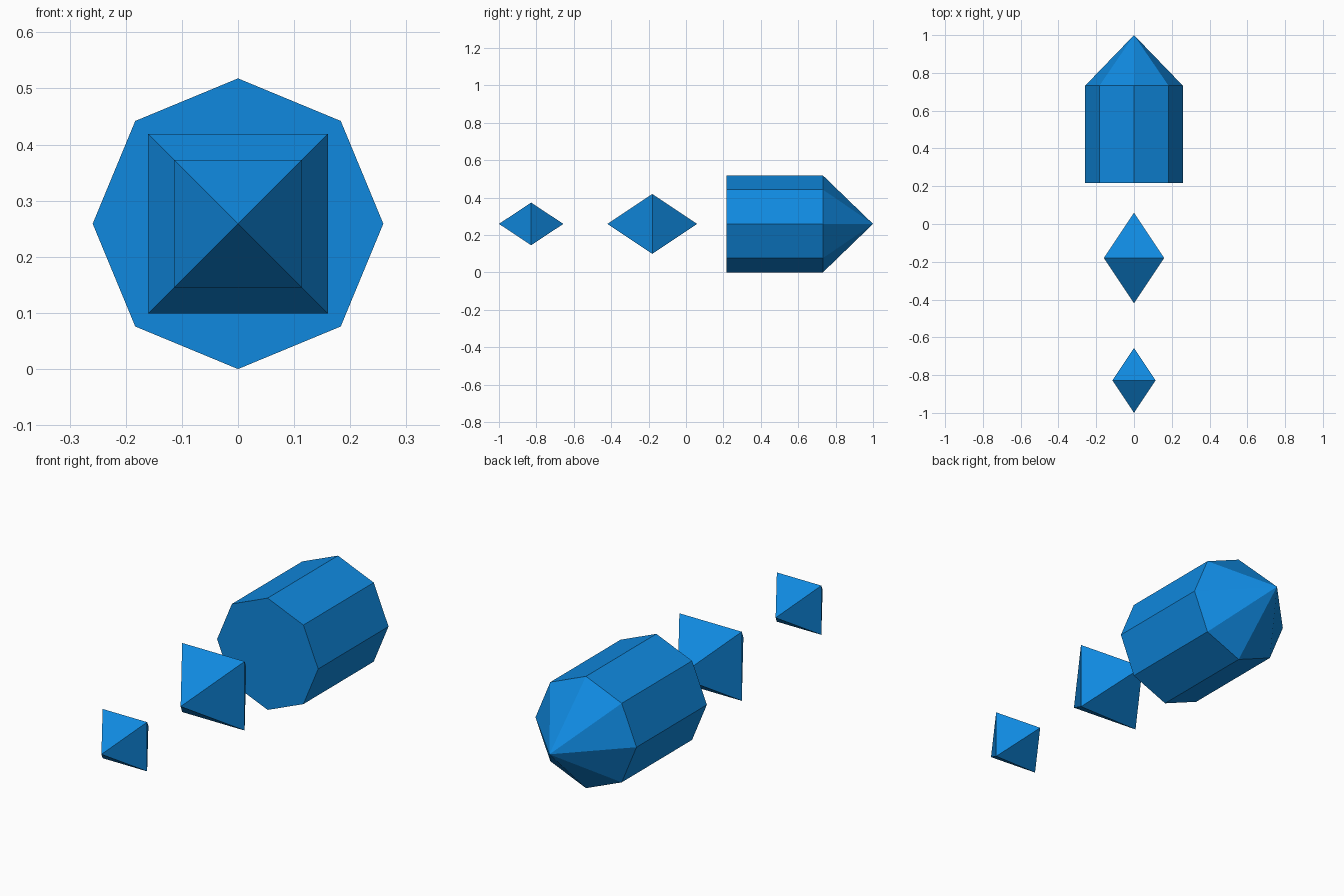
import bpy, bmesh, math

if "Cube" in bpy.data.objects:
    bpy.data.objects.remove(bpy.data.objects["Cube"])

CENTRE_Z = 0.259

blue = bpy.data.materials.new("bright blue")
blue.diffuse_color = (0.005, 0.25, 0.74, 1)
blue.use_nodes = True
blue.node_tree.nodes["Principled BSDF"].inputs["Base Color"].default_value = blue.diffuse_color


def spindle(name, sides, radius, turn, ring_ys, front_tip=None, back_tip=None):
    """Polygon rings along y, each end closed by a point or a flat cap."""
    bm = bmesh.new()
    rings = []
    for y in ring_ys:
        angles = [turn + 2 * math.pi * i / sides for i in range(sides)]
        rings.append([bm.verts.new((radius * math.cos(a), y,
                                    CENTRE_Z + radius * math.sin(a))) for a in angles])
    # side walls
    for a, b in zip(rings, rings[1:]):
        for i in range(sides):
            j = (i + 1) % sides
            bm.faces.new((a[i], a[j], b[j], b[i]))
    # ends
    for ring, tip_y in ((rings[0], front_tip), (rings[-1], back_tip)):
        if tip_y is None:
            bm.faces.new(ring)
        else:
            tip = bm.verts.new((0, tip_y, CENTRE_Z))
            for i in range(sides):
                bm.faces.new((ring[i], ring[(i + 1) % sides], tip))
    bmesh.ops.recalc_face_normals(bm, faces=bm.faces)
    mesh = bpy.data.meshes.new(name)
    bm.to_mesh(mesh)
    bm.free()
    mesh.materials.append(blue)
    obj = bpy.data.objects.new(name, mesh)
    bpy.context.collection.objects.link(obj)
    return obj


# Eight-sided body with a pointed back end
spindle("pointed_body", 8, 0.259, math.pi / 2, [0.217, 0.732], back_tip=1.0)

# Two square double pyramids trailing in front of the body
for name, half, mid, reach in (("large_diamond", 0.16, -0.18, 0.24),
                               ("small_diamond", 0.114, -0.828, 0.172)):
    spindle(name, 4, half * math.sqrt(2), math.pi / 4, [mid], mid - reach, mid + reach)
